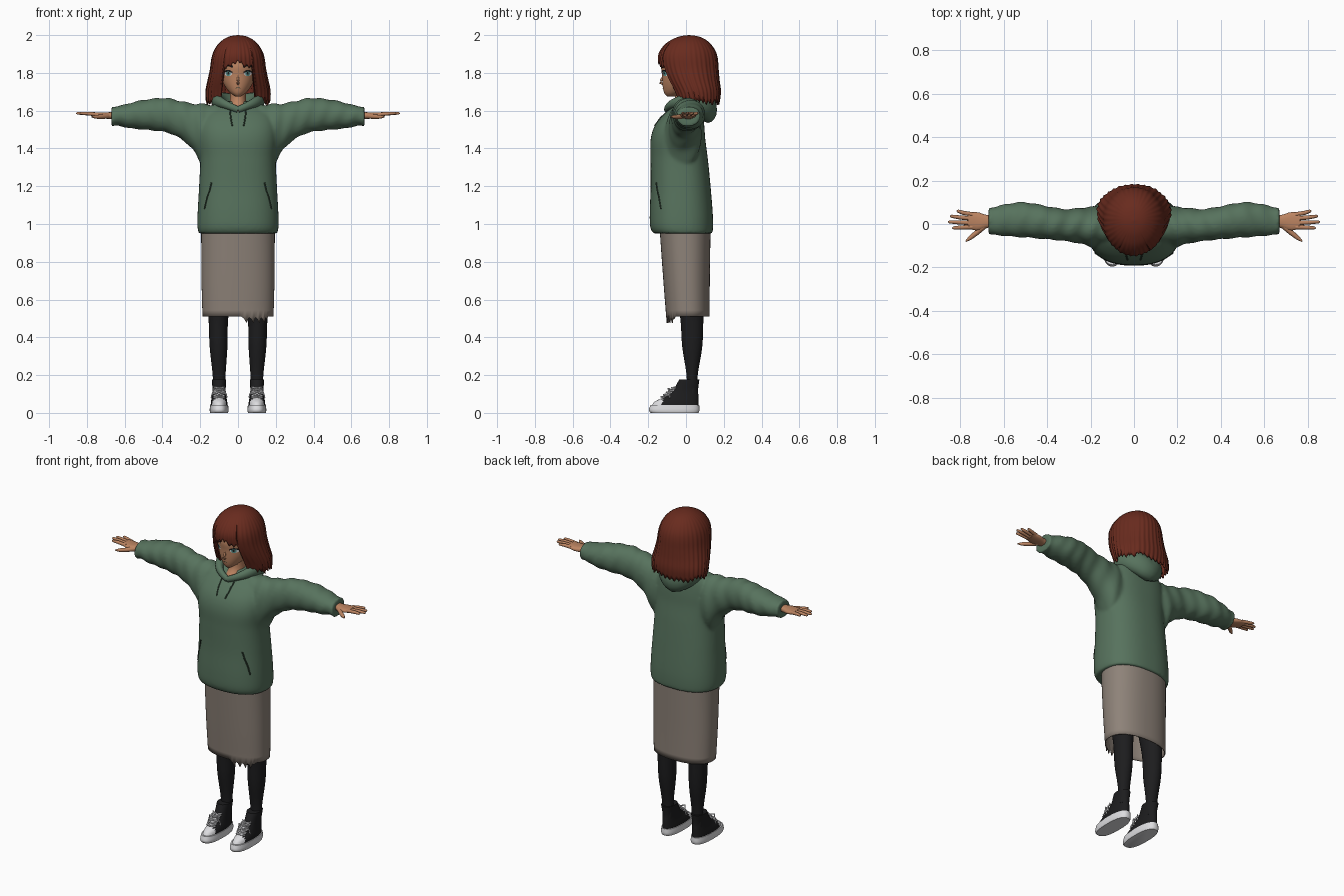
import bpy, bmesh, math, random
from mathutils import Vector

random.seed(4)
if "Cube" in bpy.data.objects:
    bpy.data.objects.remove(bpy.data.objects["Cube"])


def material(name, r, g, b):
    m = bpy.data.materials.new(name)
    m.use_nodes = True
    m.diffuse_color = (r, g, b, 1)
    node = next(n for n in m.node_tree.nodes if n.type == 'BSDF_PRINCIPLED')
    node.inputs["Base Color"].default_value = (r, g, b, 1)
    node.inputs["Roughness"].default_value = 0.8
    return m


GREEN = material("sage green", .095, .17, .11)
SEAM = material("dark green", .03, .055, .035)
TAUPE = material("taupe", .27, .225, .19)
HAIR = material("auburn", .14, .024, .013)
SKIN = material("skin", .5, .23, .12)
BLACK = material("black", .012, .012, .013)
WHITE = material("white", .72, .72, .74)
TEAL = material("teal", .1, .3, .27)


def sample(keys, h):
    """Smooth interpolation of section rows (height, values...)."""
    i = 0
    while i < len(keys) - 2 and h > keys[i + 1][0]:
        i += 1

    def slope(j, c):
        lo, hi = keys[max(j - 1, 0)], keys[min(j + 1, len(keys) - 1)]
        return (hi[c] - lo[c]) / (hi[0] - lo[0])

    a, b = keys[i], keys[i + 1]
    d = b[0] - a[0]
    t = min(max((h - a[0]) / d, 0), 1)
    u = 1 - t
    return [a[c] * u * u * (1 + 2 * t) + b[c] * t * t * (3 - 2 * t)
            + d * t * u * (slope(i, c) * u - slope(i + 1, c) * t) for c in range(1, len(a))]


def sym(keys):
    return [(h, -w, w, f, b) for h, w, f, b in keys]


def front(keys, x, z, p=2):
    """Front surface y of a symmetric loft."""
    _, w, f, b = sample(keys, z)
    c = (f + b) / 2
    return c - (c - f) * max(0, 1 - abs(x / w) ** p) ** (1 / p)


def skin_rings(bm, rings, caps=True):
    n = len(rings[0])
    for r, s in zip(rings, rings[1:]):
        for k in range(n):
            bm.faces.new((r[k], r[(k + 1) % n], s[(k + 1) % n], s[k]))
    if caps:
        bm.faces.new(rings[0])
        bm.faces.new(rings[-1])


def loft(bm, keys, rows=16, n=32, axis='z', side=1, p=2, wobble=0, caps=True):
    rings = []
    for j in range(rows + 1):
        h = keys[0][0] + (keys[-1][0] - keys[0][0]) * j / rows
        a0, a1, b0, b1 = sample(keys, h)
        ring = []
        for k in range(n):
            t = math.tau * k / n
            c, s = math.cos(t), math.sin(t)
            g = 1 + wobble * math.sin(h * 75 + 1.5 * math.sin(2 * t))
            a = (a0 + a1) / 2 + (a1 - a0) / 2 * g * math.copysign(abs(c) ** (2 / p), c)
            b = (b0 + b1) / 2 + (b1 - b0) / 2 * g * math.copysign(abs(s) ** (2 / p), s)
            ring.append(bm.verts.new((a, b, h) if axis == 'z' else (side * h, a, b)))
        rings.append(ring)
    skin_rings(bm, rings, caps)


def tube(bm, pts, radii, n=10, tall=None):
    pts = [Vector(q) for q in pts]
    rings = []
    for i, q in enumerate(pts):
        d = pts[min(i + 1, len(pts) - 1)] - pts[max(i - 1, 0)]
        rot = d.to_track_quat('Z', 'Y')
        v = tall[i] if tall else 1
        rings.append([bm.verts.new(q + rot @ Vector((radii[i] * math.cos(math.tau * k / n),
                      radii[i] * v * math.sin(math.tau * k / n), 0))) for k in range(n)])
    skin_rings(bm, rings)


def finish(bm, name, *mats, mirror=False, angle=50):
    bmesh.ops.recalc_face_normals(bm, faces=bm.faces)
    me = bpy.data.meshes.new(name)
    bm.to_mesh(me)
    bm.free()
    for m in mats:
        me.materials.append(m)
    me.shade_smooth()
    me.set_sharp_from_angle(angle=math.radians(angle))
    ob = bpy.data.objects.new(name, me)
    bpy.context.scene.collection.objects.link(ob)
    if mirror:
        ob.modifiers.new("Mirror", 'MIRROR').use_mirror_merge = False
    return ob


def thicken(ob, t):
    m = ob.modifiers.new("Thickness", 'SOLIDIFY')
    m.thickness, m.offset = t, -1


# Hoodie: body and sleeves fused into one soft surface
body = sym([(.95, .207, -.172, .14), (.975, .214, -.188, .143), (1.05, .214, -.192, .142),
            (1.2, .206, -.187, .13), (1.35, .2, -.188, .115), (1.45, .208, -.187, .102),
            (1.52, .205, -.165, .097), (1.58, .185, -.118, .09), (1.62, .145, -.072, .085),
            (1.65, .1, -.045, .08)])
sleeve = [(.06, -.1, .07, 1.28, 1.63), (.18, -.11, .08, 1.3, 1.635), (.24, -.092, .075, 1.395, 1.638),
          (.31, -.08, .068, 1.455, 1.652), (.38, -.072, .078, 1.485, 1.667), (.5, -.062, .1, 1.5, 1.657),
          (.58, -.057, .094, 1.508, 1.638), (.645, -.05, .078, 1.522, 1.622), (.67, -.05, .076, 1.513, 1.622)]
bm = bmesh.new()
loft(bm, body, 40, 64, p=2.4)
for s in (1, -1):
    loft(bm, sleeve, 70, 40, axis='x', side=s, p=2.1, wobble=.03)
hoodie = finish(bm, "hoodie", GREEN)
m = hoodie.modifiers.new("Fuse", 'REMESH')
m.mode, m.voxel_size, m.use_smooth_shade = 'VOXEL', .009, True
m = hoodie.modifiers.new("Soften", 'SMOOTH')
m.factor, m.iterations = .5, 4

# Hood lying around the neck
bm = bmesh.new()
turns = [math.tau * k / 48 for k in range(49)]
back = [(1 - math.cos(t)) / 2 for t in turns]
tube(bm, [(.108 * math.sin(t), .008 - .108 * math.cos(t), 1.605 + .045 * abs(math.sin(t))) for t in turns],
     [.016 + .032 * f for f in back], 16, [1.1 + .35 * f for f in back])
finish(bm, "hood", GREEN)

# Pocket seams and drawstrings
bm = bmesh.new()
for path in ([(.14, 1.22), (.15, 1.18), (.164, 1.14), (.178, 1.08)], [(.042, 1.6), (.038, 1.56), (.03, 1.52)]):
    tube(bm, [(x, front(body, x, z, 2.4) - .001, z) for x, z in path], [.004] * len(path), 8)
finish(bm, "seams_and_drawstrings", SEAM, mirror=True)

# Skirt with a frayed front edge
bm = bmesh.new()
loft(bm, sym([(.51, .188, -.105, .125), (.7, .193, -.12, .126), (.98, .195, -.14, .13)]),
     14, 96, p=2.3, caps=False)
for k, v in enumerate(sorted((v for v in bm.verts if v.co.z < .512 and v.co.y < 0 and .02 < v.co.x < .16),
                             key=lambda v: v.co.x)):
    v.co.z -= (.012, .034, .005)[k % 3]
thicken(finish(bm, "skirt", TAUPE), .006)

# Legs in dark stockings
bm = bmesh.new()
loft(bm, [(.1, .07, .13, .005, .06), (.2, .066, .134, .003, .062), (.35, .056, .15, -.02, .086),
          (.5, .052, .156, -.03, .092), (.75, .02, .176, -.07, .1), (.95, .01, .18, -.09, .11)], 24, 28)
finish(bm, "legs", BLACK, mirror=True)

# Shoes: sole, upper with pale toe cap and tongue, laces
bm = bmesh.new()
loft(bm, [(0, .053, .147, -.187, .066), (.012, .05, .15, -.196, .071), (.042, .052, .148, -.188, .07)],
     6, 40, p=2.5)
finish(bm, "shoe_soles", WHITE, mirror=True)
bm = bmesh.new()
loft(bm, [(.035, .055, .145, -.183, .066), (.06, .057, .143, -.165, .066), (.085, .062, .138, -.115, .066),
          (.12, .065, .135, -.07, .064), (.178, .063, .139, -.035, .071)], 16, 40, p=2.2)
bm.normal_update()
for f in bm.faces:
    c = f.calc_center_median()
    f.material_index = int(c.y < -.128 or (abs(c.x - .1) < .019 and c.y < -.05 and c.z < .135))
finish(bm, "shoe_uppers", BLACK, WHITE, mirror=True)
bm = bmesh.new()
for k in range(5):
    y, z = -.128 + .014 * k, .083 + .012 * k
    for s in (1, -1):
        tube(bm, [(.1 - .03 * s, y + .012, z - .004), (.1, y - .004, z + .002), (.1 + .03 * s, y + .018, z + .006)],
             [.004] * 3, 6)
for s in (1, -1):
    tube(bm, [(.1, -.085, .125), (.1 + .025 * s, -.095, .13), (.1 + .036 * s, -.085, .1),
              (.1 + .042 * s, -.085, .08)], [.004] * 4, 6)
finish(bm, "shoe_laces", WHITE, mirror=True)

# Hands
bm = bmesh.new()
loft(bm, [(.63, -.015, .04, 1.555, 1.595), (.68, -.018, .042, 1.556, 1.592), (.72, -.03, .054, 1.56, 1.59),
          (.765, -.022, .053, 1.568, 1.592)], 10, 20, axis='x', p=2.4)
for y0, x1, y1 in ((.044, .818, .06), (.025, .848, .036), (.005, .857, .01), (-.014, .838, -.018)):
    mid = ((.76 + x1) / 2, (y0 + y1) / 2, 1.585)
    tube(bm, [(.745, y0, 1.58), mid, (x1 - .006, y1, 1.586), (x1, y1, 1.586)], [.0105, .0095, .007, .002])
tube(bm, [(.69, -.008, 1.572), (.725, -.04, 1.568), (.755, -.064, 1.567), (.775, -.08, 1.568)],
     [.015, .012, .01, .003])
finish(bm, "hands", SKIN, mirror=True)

# Head, nose and neck
face = sym([(1.675, .014, -.1, -.05), (1.69, .036, -.113, -.02), (1.715, .06, -.121, .03),
            (1.75, .08, -.125, .06), (1.79, .092, -.127, .085), (1.84, .1, -.131, .11),
            (1.9, .1, -.112, .115), (1.95, .068, -.06, .08)])
bm = bmesh.new()
loft(bm, face, 40, 48)
tube(bm, [(0, -.121, 1.785), (0, -.131, 1.76), (0, -.136, 1.748), (0, -.12, 1.738)], [.004, .007, .008, .004])
loft(bm, sym([(1.57, .065, -.115, .05), (1.61, .054, -.092, .05), (1.65, .043, -.062, .05),
              (1.72, .042, -.055, .05)]), 10, 28)
finish(bm, "head_and_neck", SKIN)


# Facial details as thin plates following the face
def plate(name, outline, mat, lift, mirror=True):
    bm = bmesh.new()
    cx = sum(x for x, z in outline) / len(outline)
    cz = sum(z for x, z in outline) / len(outline)
    mid, *rim = [bm.verts.new((x, front(face, x, z) - lift, z)) for x, z in [(cx, cz)] + outline]
    for a, b in zip(rim, rim[1:] + rim[:1]):
        bm.faces.new((mid, a, b))
    finish(bm, name, mat, mirror=mirror)


def oval(x, z, rx, rz, n=20):
    return [(x + rx * math.cos(math.tau * k / n), z + rz * math.sin(math.tau * k / n)) for k in range(n)]


def arc(x, z, w, rise, thick, n=8):
    top = [(x + w * (2 * k / n - 1), z + rise * (1 - (2 * k / n - 1) ** 2)) for k in range(n + 1)]
    return top + [(a, b - thick) for a, b in reversed(top)]


plate("eye_whites", oval(.052, 1.798, .021, .015), WHITE, .002)
plate("irises", oval(.051, 1.798, .0125, .0155), TEAL, .004)
plate("pupils", oval(.051, 1.798, .005, .007), BLACK, .006)
plate("eyelashes", arc(.053, 1.805, .024, .011, .006), BLACK, .007)
plate("eyebrows", arc(.053, 1.838, .027, .008, .011), BLACK, .004)
plate("mouth", arc(0, 1.721, .012, .001, .003), SEAM, .002, mirror=False)

# Bobbed hair: grooved shell with ragged locks and a swept fringe
hair = [(1.63, .165, -.045, .175), (1.7, .17, -.075, .184), (1.76, .159, -.11, .177), (1.82, .147, -.136, .172),
        (1.88, .139, -.146, .167), (1.92, .126, -.134, .154), (1.96, .098, -.1, .124), (1.985, .064, -.056, .088),
        (1.996, .034, -.02, .052), (2.0, .002, .014, .018)]
N, ROWS, LOCK = 180, 28, 5
tips = [random.uniform(-.012, .012) for _ in range(N // LOCK)]
bm = bmesh.new()
rings = [[] for _ in range(ROWS + 1)]
for k in range(N):
    deg = k * 360 / N - 180
    ridge = 1 - abs(2 * ((k % LOCK) + .5) / LOCK - 1)
    if -34 < deg < 34:
        hem = 1.862 - (.045 if deg < 0 else .022) * abs(deg) / 34
    else:
        hem = 1.655
    hem += tips[k // LOCK] - .016 * ridge
    s, c = math.sin(math.radians(deg)), math.cos(math.radians(deg))
    for j in range(ROWS + 1):
        t = j / ROWS
        z = 2 - (2 - hem) * t ** 1.8
        w, f, b = sample(hair, z)
        g = 1 + t * (.04 * ridge - .02 + tips[k // LOCK])
        rings[j].append(bm.verts.new((w * g * s, (f + b) / 2 - (b - f) / 2 * g * c, z)))
skin_rings(bm, rings, caps=False)
bm.faces.new(rings[0])
thicken(finish(bm, "hair", HAIR, angle=60), .01)
